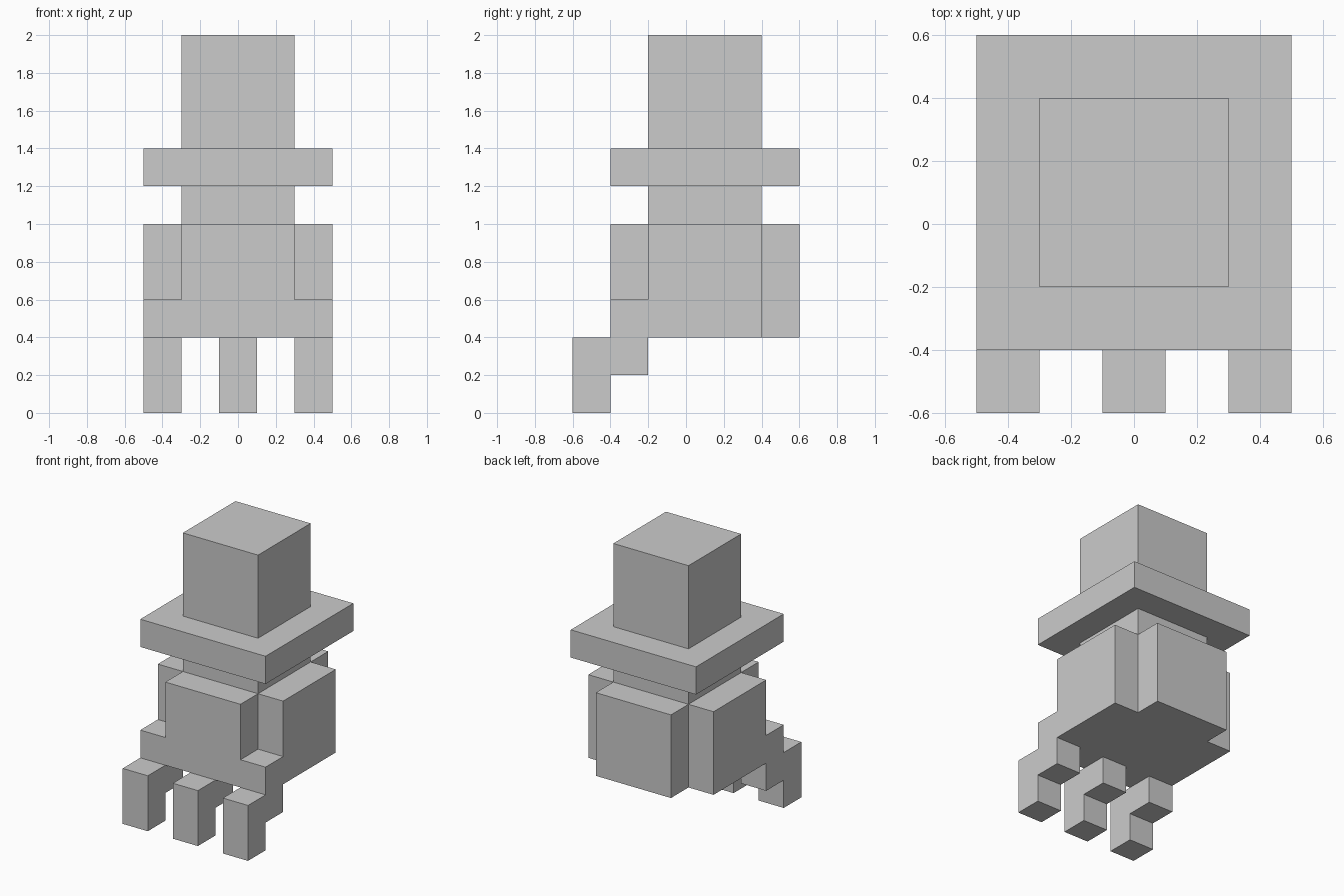
import bpy
import bmesh
from mathutils import Vector

if "Cube" in bpy.data.objects:
    bpy.data.objects.remove(bpy.data.objects["Cube"])


def prism(name, outline, start, depth):
    """Extrude a closed outline (function maps 2D to 3D) along the depth vector."""
    bm = bmesh.new()
    face = bm.faces.new([bm.verts.new(start(a, b)) for a, b in outline])
    ext = bmesh.ops.extrude_face_region(bm, geom=[face], use_keep_orig=True)
    moved = [v for v in ext["geom"] if isinstance(v, bmesh.types.BMVert)]
    bmesh.ops.translate(bm, verts=moved, vec=Vector(depth))
    bmesh.ops.recalc_face_normals(bm, faces=bm.faces)
    mesh = bpy.data.meshes.new(name)
    bm.to_mesh(mesh)
    bm.free()
    obj = bpy.data.objects.new(name, mesh)
    bpy.context.collection.objects.link(obj)
    return obj


def box(name, x, y, z):
    outline = [(x[0], y[0]), (x[1], y[0]), (x[1], y[1]), (x[0], y[1])]
    return prism(name, outline, lambda a, b: (a, b, z[0]), (0, 0, z[1] - z[0]))


# Crown, brim and the neck under it
box("crown", (-0.3, 0.3), (-0.2, 0.4), (1.4, 2.0))
box("brim", (-0.5, 0.5), (-0.4, 0.6), (1.2, 1.4))
box("neck", (-0.3, 0.3), (-0.2, 0.4), (1.0, 1.2))

# Body with notched back corners
plan = [(-0.5, -0.4), (0.5, -0.4), (0.5, 0.4), (0.3, 0.4),
        (0.3, 0.6), (-0.3, 0.6), (-0.3, 0.4), (-0.5, 0.4)]
body = prism("body", plan, lambda a, b: (a, b, 0.4), (0, 0, 0.6))

# Upper front corners cut away, leaving a low ledge
for side, x in (("left", (-0.7, -0.3)), ("right", (0.3, 0.7))):
    cutter = box(f"{side}_corner_cutter", x, (-0.6, -0.2), (0.6, 1.2))
    cutter.hide_render = True
    cutter.display_type = 'WIRE'
    cut = body.modifiers.new(f"{side}_notch", 'BOOLEAN')
    cut.operation = 'DIFFERENCE'
    cut.solver = 'EXACT'
    cut.object = cutter

# Three stepped front legs
leg_side = [(-0.6, 0.0), (-0.4, 0.0), (-0.4, 0.2),
            (-0.2, 0.2), (-0.2, 0.4), (-0.6, 0.4)]
for name, x in (("left", -0.5), ("middle", -0.1), ("right", 0.3)):
    prism(f"{name}_leg", leg_side, lambda a, b: (x, a, b), (0.2, 0, 0))

# Hide the cutters in the viewport once everything is evaluated
bpy.context.view_layer.update()
for obj in bpy.data.objects:
    if obj.hide_render:
        obj.hide_set(True)
